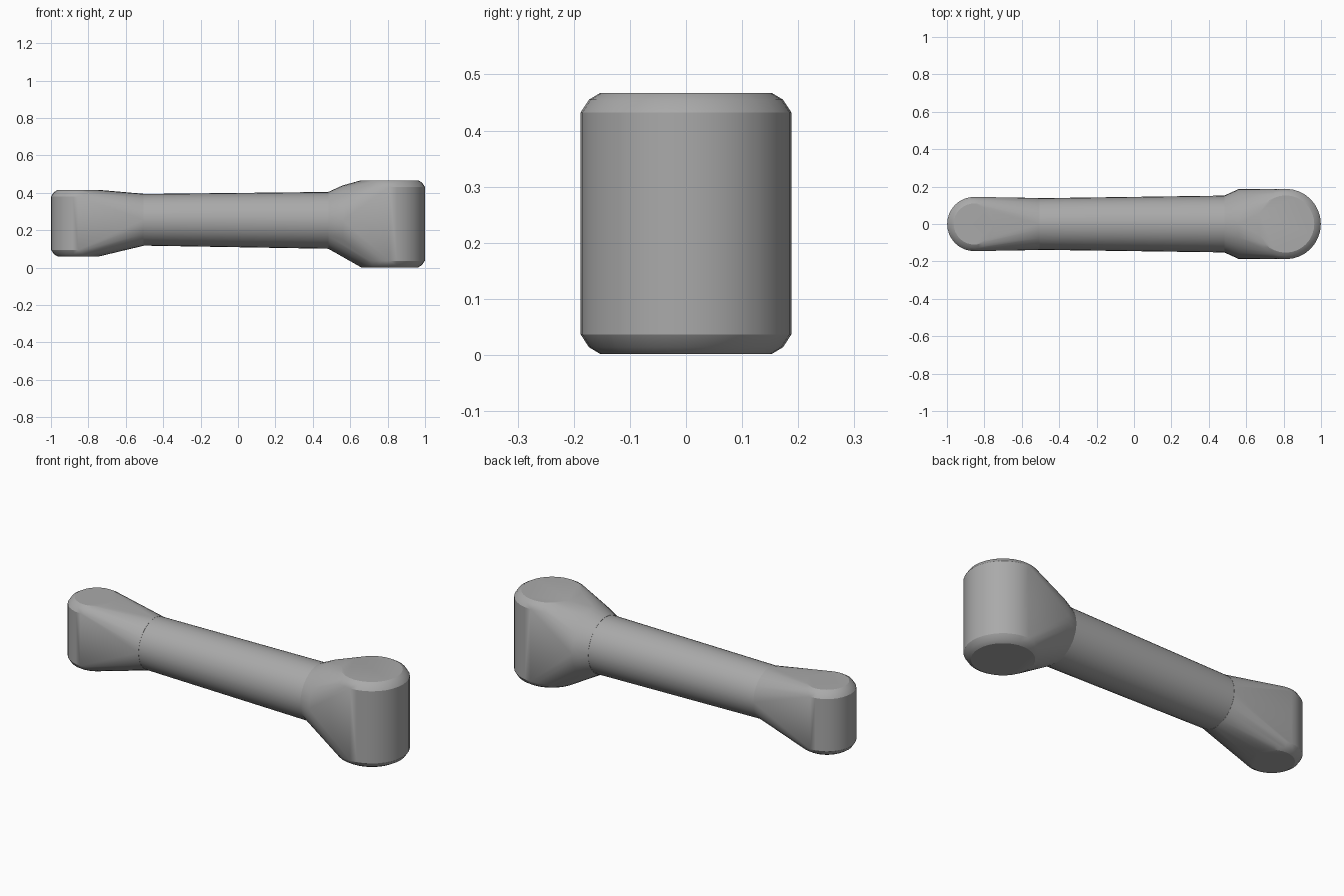
import bpy, bmesh
from math import sin, cos, tau, radians

cube = bpy.data.objects.get("Cube")
if cube:
    bpy.data.objects.remove(cube, do_unlink=True)

# single plain grey
grey = bpy.data.materials.new("plain_grey")
grey.use_nodes = True
grey.diffuse_color = (0.4, 0.4, 0.4, 1)
grey.node_tree.nodes["Principled BSDF"].inputs["Base Color"].default_value = (0.4, 0.4, 0.4, 1)


def upright_ring(x, z, r, n=32):
    return [(x + r * cos(tau * i / n), r * sin(tau * i / n), z) for i in range(n)]


def shaft_ring(x, z, r, n=32):
    return [(x, r * cos(tau * i / n), z + r * sin(tau * i / n)) for i in range(n)]


def hull_part(name, points):
    bm = bmesh.new()
    for p in points:
        bm.verts.new(p)
    res = bmesh.ops.convex_hull(bm, input=bm.verts)
    loose = {g for g in res["geom_interior"] + res["geom_unused"]
             if isinstance(g, bmesh.types.BMVert)}
    bmesh.ops.delete(bm, geom=list(loose), context='VERTS')
    bmesh.ops.dissolve_limit(bm, angle_limit=radians(0.5), verts=bm.verts, edges=bm.edges)
    bmesh.ops.recalc_face_normals(bm, faces=bm.faces)
    mesh = bpy.data.meshes.new(name)
    bm.to_mesh(mesh)
    bm.free()
    mesh.materials.append(grey)
    obj = bpy.data.objects.new(name, mesh)
    bpy.context.collection.objects.link(obj)
    bpy.ops.object.select_all(action='DESELECT')
    obj.select_set(True)
    bpy.context.view_layer.objects.active = obj
    bpy.ops.object.shade_smooth_by_angle(angle=radians(30))


def knuckle(x, r, bottom, top):
    # upright barrel with rounded rims: (inset, height above/below the cap)
    points = []
    for inset, rise in ((0.035, 0), (0.015, 0.012), (0, 0.035)):
        points += upright_ring(x, bottom + rise, r - inset)
        points += upright_ring(x, top - rise, r - inset)
    return points


# tapered tube between the two ends
hull_part("shaft", shaft_ring(-0.51, 0.256, 0.138) + shaft_ring(0.49, 0.253, 0.152))

# large end, flaring quickly out of the tube
hull_part("large_end", knuckle(0.811, 0.188, 0.002, 0.467)
          + shaft_ring(0.485, 0.253, 0.153) + shaft_ring(0.56, 0.253, 0.187))

# small end, blending gently out of the tube
hull_part("small_end", knuckle(-0.854, 0.145, 0.06, 0.416)
          + shaft_ring(-0.505, 0.256, 0.139))
